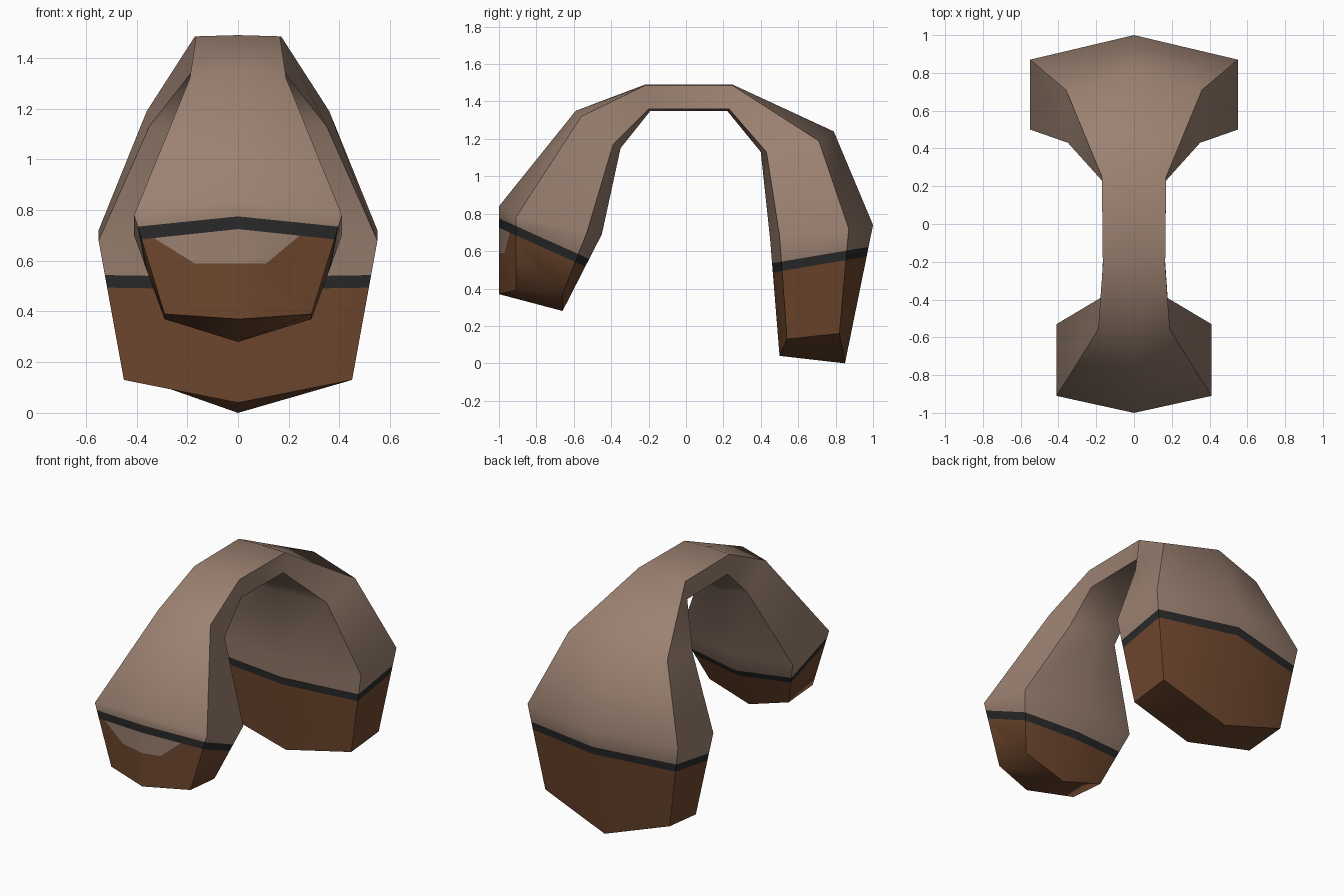
import bpy, bmesh, math
from mathutils import Vector

if "Cube" in bpy.data.objects:
    bpy.data.objects.remove(bpy.data.objects["Cube"])


def material(name, rgb):
    m = bpy.data.materials.new(name)
    m.diffuse_color = (*rgb, 1)
    m.use_nodes = True
    m.node_tree.nodes["Principled BSDF"].inputs["Base Color"].default_value = m.diffuse_color
    return m


# Cross-sections along the arch, front bag to back bag. Each is
# outer centre (y, z), outer side (x, y, z), inner side (x, y, z), inner centre (y, z)
sections = [
    ((-1.00, 0.37), (0.29, -0.91, 0.39), (0.29, -0.66, 0.37), (-0.66, 0.28)),
    ((-1.00, 0.84), (0.41, -0.91, 0.78), (0.41, -0.53, 0.70), (-0.45, 0.69)),
    ((-0.59, 1.35), (0.19, -0.56, 1.32), (0.175, -0.39, 1.17), (-0.35, 1.15)),
    ((-0.22, 1.49), (0.165, -0.22, 1.485), (0.165, -0.20, 1.36), (-0.19, 1.35)),
    ((0.25, 1.49), (0.17, 0.25, 1.485), (0.17, 0.23, 1.36), (0.22, 1.35)),
    ((0.79, 1.24), (0.36, 0.71, 1.19), (0.35, 0.43, 1.13), (0.40, 1.13)),
    ((1.00, 0.74), (0.55, 0.87, 0.72), (0.55, 0.50, 0.68), (0.45, 0.66)),
    ((0.85, 0.00), (0.455, 0.82, 0.16), (0.45, 0.54, 0.13), (0.50, 0.04)),
]

bm = bmesh.new()
rings = []
for oc, os, ins, ic in sections:
    pts = [(0, *oc), os, ins, (0, *ic),
           (-ins[0], ins[1], ins[2]), (-os[0], os[1], os[2])]
    rings.append([bm.verts.new(p) for p in pts])
for a, b in zip(rings, rings[1:]):
    for i in range(6):
        j = (i + 1) % 6
        bm.faces.new((a[i], a[j], b[j], b[i]))
# Bag bottoms, folded along the centre line
for r in (rings[0], rings[-1]):
    bm.faces.new(r[:4])
    bm.faces.new((r[3], r[4], r[5], r[0]))
bmesh.ops.recalc_face_normals(bm, faces=bm.faces[:])


def cut(co, no, keep):
    faces = [f for f in bm.faces if keep(f.calc_center_median())]
    geom = set(faces)
    for f in faces:
        geom.update(f.edges)
        geom.update(f.verts)
    bmesh.ops.bisect_plane(bm, geom=list(geom), plane_co=co, plane_no=no)


# Dark trim bands: sloping planes on each bag
front_n, back_n = Vector((0, 0.45, 1)), Vector((0, -0.17, 1))
front_c, back_c = Vector((0, -1, 0.75)), Vector((0, 0.46, 0.51))
half = 0.025
for s in (-half, half):
    cut(front_c + Vector((0, 0, s)), front_n, lambda c: c.y < -0.3)
    cut(back_c + Vector((0, 0, s)), back_n, lambda c: c.y > 0.3)

# Pale flap below the front band: cut by a few sides
flap = [((0, -1, 0.59), (0, 0, 1)), ((-0.3, -1, 0.67), (1, 0, 1.6)),
        ((0.22, -1, 0.68), (-1, 0, 1.2))]


def below_front(c):
    return c.y < -0.85 and (c - front_c).dot(front_n) < -half * 0.9


for co, no in flap:
    cut(co, no, below_front)

# Colour by height relative to the bands
TAN, BROWN, DARK = range(3)
for f in bm.faces:
    c = f.calc_center_median()
    d = (c - front_c).dot(front_n) if c.y < 0 else (c - back_c).dot(back_n)
    f.material_index = TAN if d > half else DARK if d > -half else BROWN
    if below_front(c) and all((c - Vector(co)).dot(Vector(no)) > 0 for co, no in flap):
        f.material_index = TAN

mesh = bpy.data.meshes.new("saddle_bags")
bm.to_mesh(mesh)
bm.free()
mesh.materials.append(material("tan leather", (0.33, 0.22, 0.165)))
mesh.materials.append(material("brown leather", (0.162, 0.065, 0.028)))
mesh.materials.append(material("dark trim", (0.023, 0.023, 0.023)))
obj = bpy.data.objects.new("saddle_bags", mesh)
bpy.context.collection.objects.link(obj)
bpy.context.view_layer.objects.active = obj
obj.select_set(True)
bpy.ops.object.shade_smooth_by_angle(angle=math.radians(60))
